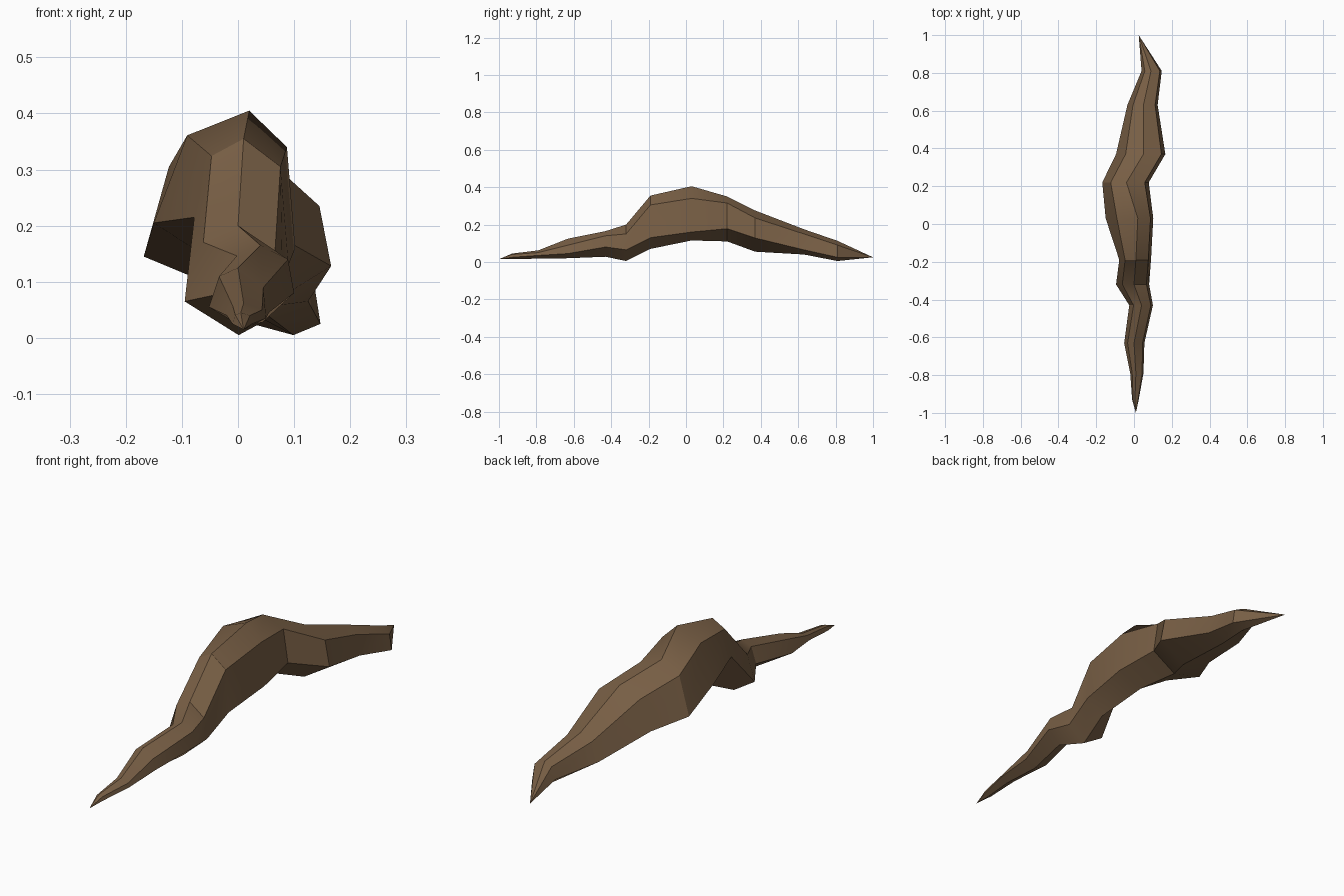
import bpy, bmesh, math

# Stations: y, left x, right x, ridge x, ridge z, upper right z, lower right z, bottom z, left z
stations = [
    (-0.93, -0.010, 0.025, 0.005, 0.045, 0.040, 0.025, 0.015, 0.025),
    (-0.79, -0.020, 0.050, 0.010, 0.062, 0.050, 0.035, 0.018, 0.040),
    (-0.63, -0.052, 0.055, 0.000, 0.125, 0.090, 0.045, 0.020, 0.055),
    (-0.43, -0.025, 0.100, 0.040, 0.165, 0.140, 0.080, 0.028, 0.080),
    (-0.32, -0.095, 0.080, 0.000, 0.200, 0.150, 0.065, 0.005, 0.065),
    (-0.19, -0.078, 0.090, 0.010, 0.355, 0.305, 0.130, 0.070, 0.215),
    (0.03, -0.150, 0.102, 0.020, 0.405, 0.340, 0.160, 0.115, 0.205),
    (0.22, -0.168, 0.078, -0.040, 0.350, 0.315, 0.178, 0.110, 0.145),
    (0.37, -0.095, 0.166, 0.050, 0.275, 0.235, 0.128, 0.055, 0.120),
    (0.63, -0.035, 0.125, 0.050, 0.175, 0.150, 0.065, 0.040, 0.075),
    (0.81, 0.040, 0.147, 0.090, 0.113, 0.090, 0.025, 0.005, 0.050),
]


def mix(a, b, t):
    return a + (b - a) * t


# Six-sided cross-sections lofted into a crooked root
bm = bmesh.new()
rings = []
for y, xl, xr, xt, zt, zru, zrl, zb, zl in stations:
    section = [(xt, zt), (mix(xl, xt, 0.35), mix(zl, zt, 0.78)), (xl, zl),
               (mix(xl, xr, 0.55), zb), (xr, zrl), (mix(xr, xt, 0.18), zru)]
    rings.append([bm.verts.new((x, y, z)) for x, z in section])

for a, b in zip(rings, rings[1:]):
    for i in range(6):
        j = (i + 1) % 6
        bm.faces.new((a[i], a[j], b[j], b[i]))

# Pointed ends
for ring, tip in ((rings[0], (0.01, -1, 0.015)), (rings[-1], (0.025, 1, 0.025))):
    point = bm.verts.new(tip)
    for i in range(6):
        bm.faces.new((ring[i], ring[(i + 1) % 6], point))

bmesh.ops.recalc_face_normals(bm, faces=bm.faces[:])
mesh = bpy.data.meshes.new("root")
bm.to_mesh(mesh)
bm.free()
root = bpy.data.objects.new("root", mesh)
bpy.context.collection.objects.link(root)

# Brown bark
bark = bpy.data.materials.new("bark")
bark.diffuse_color = (0.19, 0.115, 0.06, 1)
mesh.materials.append(bark)

bpy.context.view_layer.objects.active = root
root.select_set(True)
bpy.ops.object.shade_smooth_by_angle(angle=math.radians(30))
